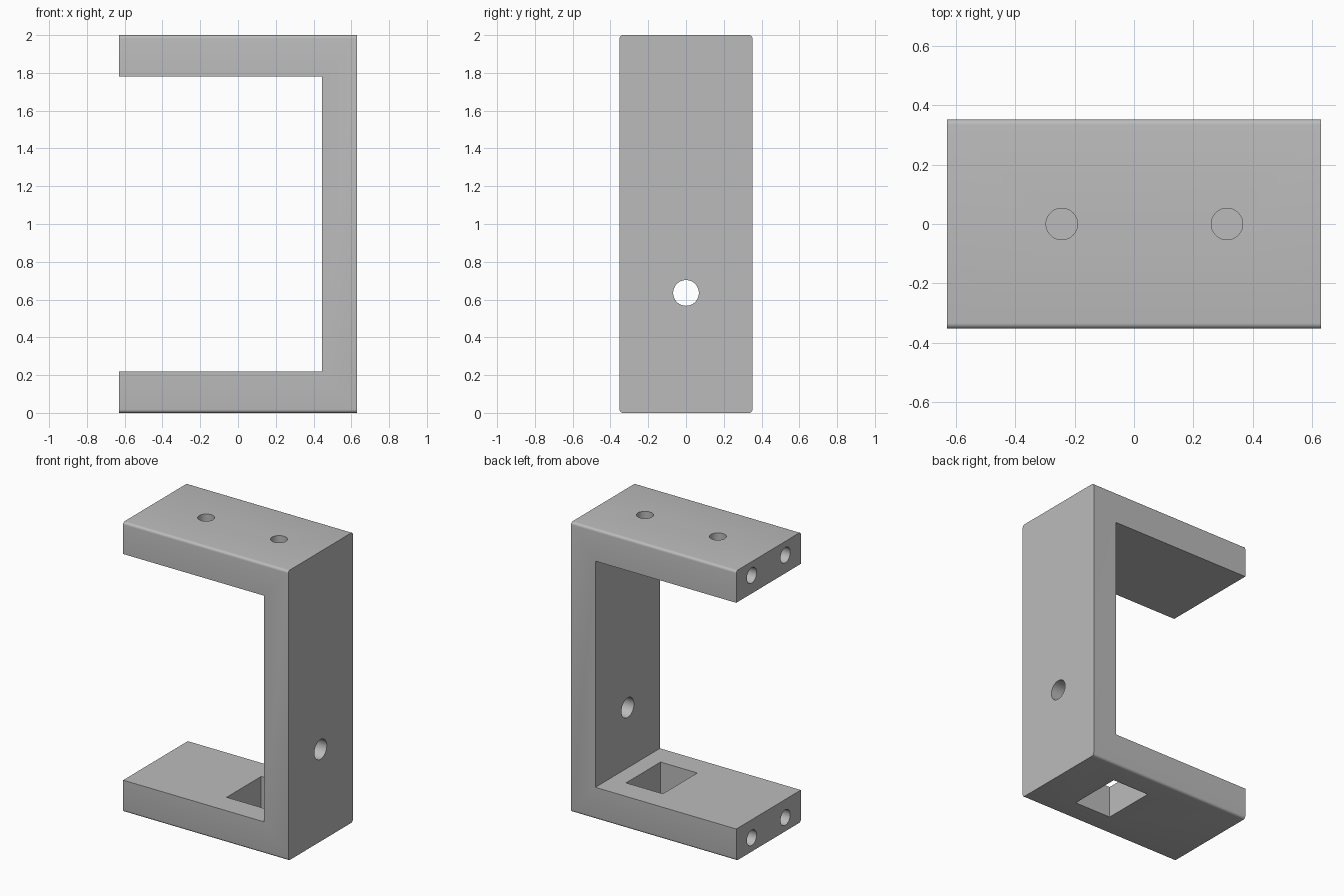
import bpy
import bmesh
from math import pi
from mathutils import Matrix, Vector

cube = bpy.data.objects.get("Cube")
if cube:
    bpy.data.objects.remove(cube, do_unlink=True)

HALF_X, HALF_Y, HEIGHT = 0.63, 0.352, 2.0
ARM, WALL = 0.22, 0.185          # arm and wall thickness
HOLE_R = 0.053

grey = bpy.data.materials.new("plain grey")
grey.use_nodes = True
colour = (0.5, 0.5, 0.5, 1)
grey.diffuse_color = colour
grey.node_tree.nodes["Principled BSDF"].inputs["Base Color"].default_value = colour


def add_object(name, bm):
    bmesh.ops.recalc_face_normals(bm, faces=bm.faces)
    mesh = bpy.data.meshes.new(name)
    bm.to_mesh(mesh)
    bm.free()
    mesh.materials.append(grey)
    obj = bpy.data.objects.new(name, mesh)
    bpy.context.collection.objects.link(obj)
    return obj


def add_box(name, low, high):
    bm = bmesh.new()
    low, high = Vector(low), Vector(high)
    matrix = Matrix.Translation((low + high) / 2) @ Matrix.Diagonal((*(high - low), 1))
    bmesh.ops.create_cube(bm, size=1, matrix=matrix)
    return add_object(name, bm)


def add_cylinder(name, centre, radius, length, along_x=False):
    bm = bmesh.new()
    turn = Matrix.Rotation(pi / 2 if along_x else 0, 4, 'Y')
    bmesh.ops.create_cone(bm, cap_ends=True, segments=48, radius1=radius, radius2=radius,
                          depth=length, matrix=Matrix.Translation(centre) @ turn)
    return add_object(name, bm)


# C-shaped bracket, extruded from its side profile
bm = bmesh.new()
inner = HALF_X - WALL
profile = [(-HALF_X, 0), (HALF_X, 0), (HALF_X, HEIGHT), (-HALF_X, HEIGHT),
           (-HALF_X, HEIGHT - ARM), (inner, HEIGHT - ARM), (inner, ARM), (-HALF_X, ARM)]
face = bm.faces.new([bm.verts.new((x, -HALF_Y, z)) for x, z in profile])
extruded = bmesh.ops.extrude_face_region(bm, geom=[face])["geom"]
for vert in extruded:
    if isinstance(vert, bmesh.types.BMVert):
        vert.co.y = HALF_Y

# Rounded long outer edges
long_edges = [e for e in bm.edges
              if abs(e.verts[0].co.x - e.verts[1].co.x) > HALF_X * 1.9
              and abs(e.verts[0].co.z - HEIGHT / 2) > HEIGHT * 0.49]
bmesh.ops.bevel(bm, geom=long_edges, offset=0.018, segments=5, profile=0.5, affect='EDGES')
bracket = add_object("bracket", bm)

# Square window in the lower arm and round hole through the wall
cutters = [
    add_box("window_cutter", (0.045, -0.188, -0.1), (0.326, 0.188, ARM + 0.1)),
    add_cylinder("wall_hole_cutter", (HALF_X - WALL / 2, 0, 0.635), 0.068, 0.4, True),
]

# Blind holes in the top face
for x in (-0.243, 0.313):
    cutters.append(add_cylinder("top_hole_cutter", (x, 0, HEIGHT), HOLE_R, 0.3))

# Blind holes in both arm ends
for z in (0.095, HEIGHT - 0.095):
    for y in (-0.183, 0.183):
        cutters.append(add_cylinder("end_hole_cutter", (-HALF_X, y, z), HOLE_R, 0.7, True))

bpy.context.view_layer.objects.active = bracket
bracket.select_set(True)
for cutter in cutters:
    cut = bracket.modifiers.new(cutter.name, 'BOOLEAN')
    cut.operation = 'DIFFERENCE'
    cut.solver = 'EXACT'
    cut.object = cutter
    bpy.ops.object.modifier_apply(modifier=cut.name)
    bpy.data.objects.remove(cutter, do_unlink=True)

bpy.ops.object.select_all(action='DESELECT')
bracket.select_set(True)
bpy.ops.object.shade_smooth_by_angle(angle=pi / 6)
